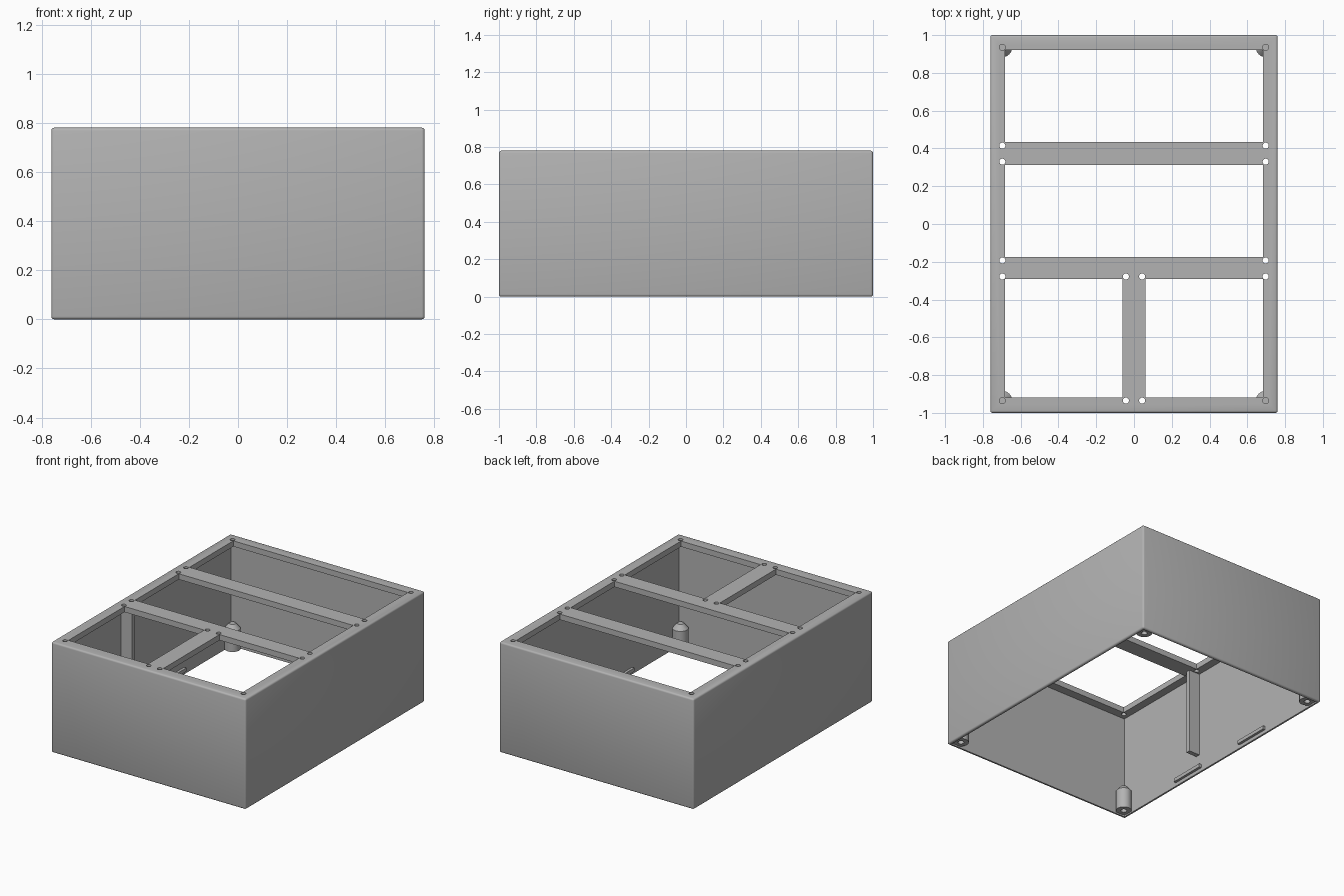
import bpy
import bmesh
import math
from mathutils import Matrix, Vector

if "Cube" in bpy.data.objects:
    bpy.data.objects.remove(bpy.data.objects["Cube"], do_unlink=True)

X, Y, H = 0.76, 1.0, 0.78      # half width, half depth, height
WALL, TOP = 0.02, 0.04         # wall and top plate thickness
HOLE_X, HOLE_Y = 0.697, 0.935  # corner screw positions

grey = bpy.data.materials.new("plain grey")
grey.use_nodes = True
grey.diffuse_color = (0.45, 0.45, 0.45, 1)
grey.node_tree.nodes["Principled BSDF"].inputs["Base Color"].default_value = grey.diffuse_color


def add_box(bm, lo, hi):
    lo, hi = Vector(lo), Vector(hi)
    m = Matrix.Translation((lo + hi) / 2) @ Matrix.Diagonal((*(hi - lo), 1))
    return bmesh.ops.create_cube(bm, size=1, matrix=m)["verts"]


def add_cyl(bm, x, y, z0, z1, r, r_top=None, sides=24):
    bmesh.ops.create_cone(bm, cap_ends=True, segments=sides, radius1=r,
                          radius2=r if r_top is None else r_top, depth=z1 - z0,
                          matrix=Matrix.Translation((x, y, (z0 + z1) / 2)))


def make(name, bm):
    mesh = bpy.data.meshes.new(name)
    bm.to_mesh(mesh)
    bm.free()
    mesh.materials.append(grey)
    ob = bpy.data.objects.new(name, mesh)
    bpy.context.collection.objects.link(ob)
    return ob


def cut(ob, cutter):
    mod = ob.modifiers.new("cut", "BOOLEAN")
    mod.operation, mod.solver, mod.object = "DIFFERENCE", "EXACT", cutter
    select(ob)
    bpy.ops.object.modifier_apply(modifier=mod.name)
    bpy.data.objects.remove(cutter, do_unlink=True)


def select(ob):
    bpy.ops.object.select_all(action="DESELECT")
    ob.select_set(True)
    bpy.context.view_layer.objects.active = ob


def smooth(ob):
    select(ob)
    bpy.ops.object.shade_smooth_by_angle(angle=math.radians(35))


# Outer case with softly rounded edges
bm = bmesh.new()
add_box(bm, (-X, -Y, 0), (X, Y, H))
bmesh.ops.bevel(bm, geom=bm.edges[:], offset=0.012, segments=3,
                profile=0.5, affect="EDGES")
case = make("case", bm)

# Hollow inside, open at the bottom
bm = bmesh.new()
add_box(bm, (WALL - X, WALL - Y, -0.1), (X - WALL, Y - WALL, H - TOP))
cut(case, make("cavity", bm))

# Openings in the top plate
bm = bmesh.new()
for x0, x1, y0, y1 in ((-0.682, 0.682, 0.433, 0.922),
                       (-0.682, 0.682, -0.175, 0.313),
                       (-0.682, -0.06, -0.292, -0.918),
                       (0.06, 0.682, -0.292, -0.918)):
    add_box(bm, (x0, min(y0, y1), H - 0.1), (x1, max(y0, y1), H + 0.1))
cut(case, make("openings", bm))

# Screw holes at the corners of every opening
bm = bmesh.new()
for side in (-1, 1):
    for y in (HOLE_Y, 0.415, 0.33, -0.193, -0.278, -HOLE_Y):
        add_cyl(bm, side * HOLE_X, y, H - 0.1, H + 0.1, 0.016)
    for y in (-0.278, -HOLE_Y):
        add_cyl(bm, side * 0.043, y, H - 0.1, H + 0.1, 0.016)
cut(case, make("screw_holes", bm))
smooth(case)

# Corner bosses with tapered tops and a bore underneath
for fx, sx in (("right", -1), ("left", 1)):
    for fy, sy in (("front", -1), ("back", 1)):
        x, y = sx * HOLE_X, sy * HOLE_Y
        bm = bmesh.new()
        add_cyl(bm, x, y, 0.01, 0.155, 0.052)
        boss = make(f"{fy}_{fx}_boss", bm)
        bm = bmesh.new()
        add_cyl(bm, x, y, -0.05, 0.11, 0.02)
        cut(boss, make("bore", bm))
        smooth(boss)
        bm = bmesh.new()
        add_cyl(bm, x, y, 0.155, 0.19, 0.052, 0.022)
        smooth(make(f"{fy}_{fx}_boss_top", bm))

# Snap ribs low on the two long walls
for fx, sx in (("right", -1), ("left", 1)):
    for fy, sy in (("front", -1), ("back", 1)):
        bm = bmesh.new()
        a, b = sorted((sx * (X - WALL + 0.005), sx * (X - WALL - 0.018)))
        add_box(bm, (a, sy * 0.325 - 0.13, 0.025), (b, sy * 0.325 + 0.13, 0.05))
        make(f"{fy}_{fx}_snap_rib", bm)

# Hanging post on one long wall, under the front rail
bm = bmesh.new()
add_box(bm, (WALL / 2 - X, -0.247, 0.13), (-0.655, -0.215, H - TOP + 0.01))
make("wall_post", bm)
